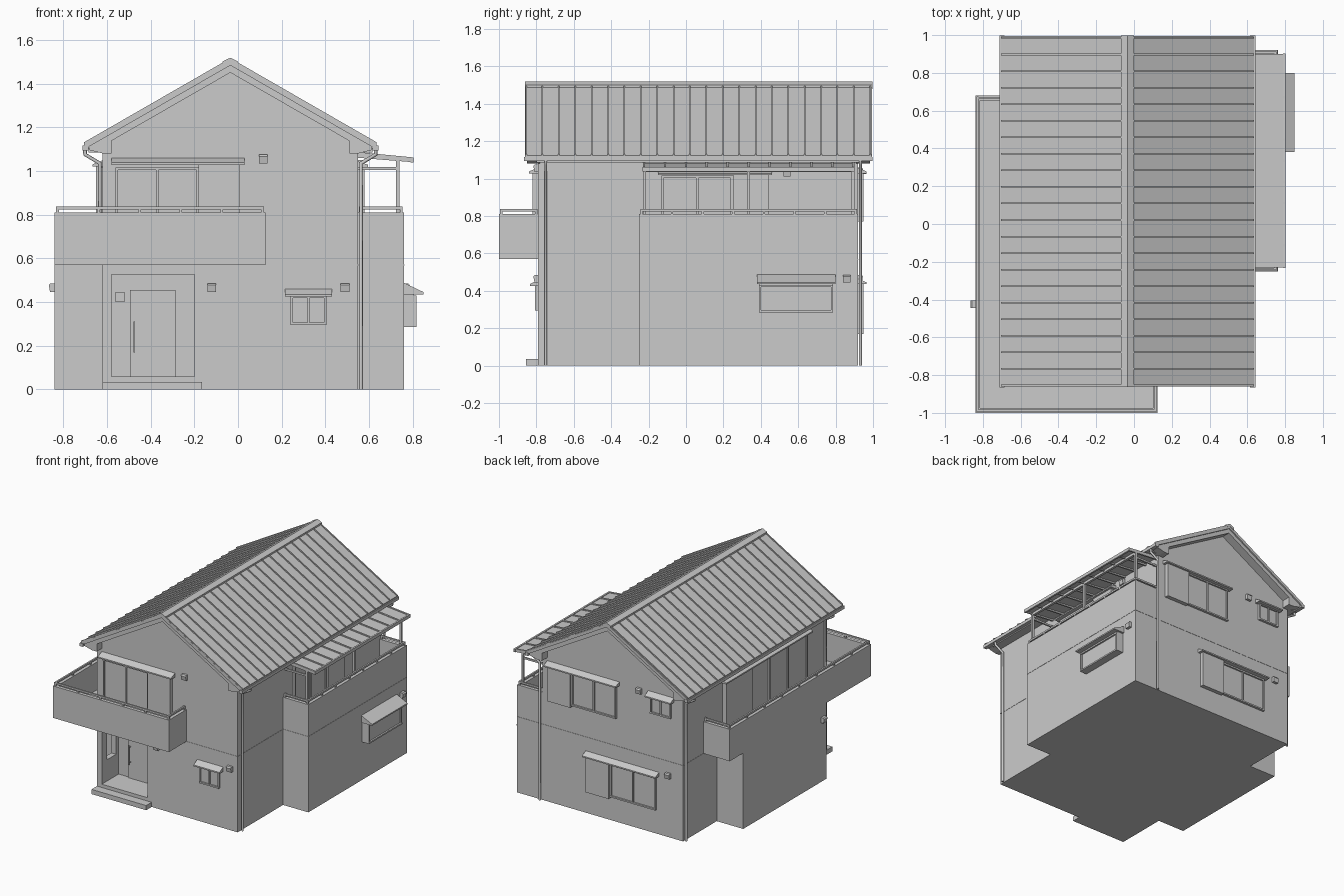
import bpy, bmesh
from mathutils import Vector

parts = {}

def prism(name, pts, axis, a, b):
    """Extrude a profile (x,z) along y, or (y,z) along x, into the named part."""
    bm = parts.setdefault(name, bmesh.new())
    mk = (lambda p, t: (p[0], t, p[1])) if axis == 'y' else (lambda p, t: (t, p[0], p[1]))
    lo = [bm.verts.new(mk(p, a)) for p in pts]
    hi = [bm.verts.new(mk(p, b)) for p in pts]
    bm.faces.new(lo)
    bm.faces.new(hi[::-1])
    n = len(pts)
    for i in range(n):
        j = (i + 1) % n
        bm.faces.new((lo[i], hi[i], hi[j], lo[j]))

def box(name, x0, x1, y0, y1, z0, z1):
    prism(name, [(x0, z0), (x1, z0), (x1, z1), (x0, z1)], 'y', y0, y1)

# wall sides: axis of the outward direction, wall plane, outward sign
SIDES = {'front': ('y', -0.79, -1), 'back': ('y', 0.92, 1), 'left': ('x', -0.62, -1),
         'right': ('x', 0.55, 1), 'ext': ('x', 0.76, 1), 'block': ('x', -0.84, -1)}

def wall(name, side, u0, u1, prof):
    """Profile of (outward distance, z) run along a wall from u0 to u1."""
    ax, p, s = SIDES[side]
    prism(name, [(p + s * d, z) for d, z in prof], 'x' if ax == 'y' else 'y', u0, u1)

def wbox(name, side, u0, u1, z0, z1, d0, d1):
    wall(name, side, u0, u1, [(d0, z0), (d1, z0), (d1, z1), (d0, z1)])

def window(name, side, u0, u1, z0, z1, panes=2, d=0.0):
    t = 0.011
    wbox(name, side, u0, u1, z0, z1, d - 0.005, d + 0.006)
    for a in (z0, z1 - t):
        wbox(name, side, u0, u1, a, a + t, d, d + 0.018)
    for i in range(panes + 1):
        u = u0 + (u1 - u0 - t) * i / panes
        wbox(name, side, u, u + t, z0 + t, z1 - t, d, d + 0.016)

def awning(name, side, u0, u1, z0, z1, depth):
    wall(name, side, u0, u1, [(-0.005, z0), (depth, z0), (depth, z0 + 0.01), (-0.005, z1)])

def vent(side, u, z):
    wall('wall_vents', side, u - 0.02, u + 0.02,
         [(-0.005, z - 0.02), (0.02, z - 0.02), (0.026, z + 0.012), (0.018, z + 0.02), (-0.005, z + 0.02)])

def rail(name, x0, x1, y0, y1, n):
    h = 0.006
    box(name, x0 - h, x1 + h, y0 - h, y1 + h, 0.824, 0.837)
    for i in range(n + 1):
        x, y = x0 + (x1 - x0) * i / n, y0 + (y1 - y0) * i / n
        box(name, x - h, x + h, y - h, y + h, 0.8, 0.825)

XR, SL = -0.035, 0.575          # ridge position and roof slope
def on_roof(x, top): return (x, top - SL * abs(x - XR))

# main body with gable
prism('main_body', [(-0.62, 0), (0.55, 0), on_roof(0.55, 1.475), (XR, 1.475), on_roof(-0.62, 1.475)], 'y', -0.79, 0.92)
# ground floor side blocks
box('right_extension', 0.53, 0.76, -0.25, 0.92, 0, 0.60)
box('left_block', -0.84, -0.60, -0.47, 0.52, 0, 0.58)
# storey line
box('storey_band', -0.622, 0.552, -0.792, 0.922, 0.566, 0.571)
box('storey_band', 0.50, 0.762, -0.252, 0.922, 0.566, 0.571)

# roof slab, ridge cap, standing seams, gable boxing, gutters
prism('roof', [(XR, 1.508), on_roof(0.635, 1.508), on_roof(0.635, 1.483), (XR, 1.483),
               on_roof(-0.705, 1.483), on_roof(-0.705, 1.508)], 'y', -0.86, 0.995)
prism('ridge_cap', [(XR, 1.518), on_roof(0, 1.521), on_roof(0, 1.5), (XR, 1.5), on_roof(-0.07, 1.5), on_roof(-0.07, 1.521)], 'y', -0.862, 0.997)
for i in range(22):
    y = -0.855 + i * 1.84 / 21
    for e in (0.635, -0.705):
        prism('roof_seams', [(XR, 1.505), (XR, 1.516), on_roof(e, 1.516), on_roof(e, 1.505)], 'y', y - 0.004, y + 0.004)
for y0, y1 in ((-0.85, -0.78), (0.91, 0.985)):
    for s in (1, -1):
        m = lambda d, z: (XR + s * d, z)
        prism('gable_boards', [m(0, 1.49), m(0.65, 1.116), m(0.645, 1.095), m(0.585, 1.08), m(0.545, 1.08), m(0.545, 1.137), m(0, 1.45)], 'y', y0, y1)
for s in (1, -1):
    a, b = sorted((XR + s * 0.575, XR + s * 0.65))
    box('eave_soffits', a, b, -0.8, 0.93, 1.085, 1.105)
    a, b = sorted((XR + s * 0.65, XR + s * 0.677))
    box('gutters', a, b, -0.865, 0.998, 1.093, 1.116)

# downspouts
def spout(xg, xw, y, zb):
    c = bpy.data.curves.new('downspout', 'CURVE')
    c.dimensions = '3D'
    c.bevel_depth, c.bevel_resolution, c.use_fill_caps = 0.009, 1, True
    pts = [(xg, 1.1), (xg, 1.075), (xw, 1.035), (xw, zb)]
    sp = c.splines.new('POLY')
    sp.points.add(len(pts) - 1)
    for q, (x, z) in zip(sp.points, pts):
        q.co = (x, y, z, 1)
    bpy.context.collection.objects.link(bpy.data.objects.new('downspout', c))
spout(0.63, 0.563, -0.75, 0)
spout(0.63, 0.565, 0.932, 0)
spout(-0.70, -0.633, -0.75, 0.58)
spout(-0.70, -0.633, 0.90, 0)

# wrap-around balcony on the front and left
B = 'left_balcony'
box(B, -0.838, 0.123, -0.998, -0.78, 0.57, 0.60)
box(B, -0.838, -0.61, -0.79, 0.678, 0.57, 0.60)
box(B, -0.84, 0.125, -1.0, -0.975, 0.57, 0.81)
box(B, -0.84, -0.815, -0.975, 0.68, 0.57, 0.81)
box(B, 0.10, 0.125, -0.975, -0.785, 0.57, 0.81)
box(B, -0.815, -0.61, 0.655, 0.68, 0.57, 0.81)
rail('left_balcony_rail', -0.826, 0.114, -0.988, -0.988, 5)
rail('left_balcony_rail', -0.828, -0.828, -0.988, 0.668, 8)
rail('left_balcony_rail', 0.112, 0.112, -0.988, -0.80, 1)
rail('left_balcony_rail', -0.828, -0.63, 0.667, 0.667, 1)

# right balcony parapet and rail
P = 'right_balcony_parapet'
box(P, 0.735, 0.76, -0.25, 0.92, 0.58, 0.81)
box(P, 0.54, 0.735, -0.25, -0.225, 0.58, 0.81)
box(P, 0.54, 0.735, 0.895, 0.92, 0.58, 0.81)
R = 'right_balcony_rail'
rail(R, 0.748, 0.748, -0.238, 0.908, 7)
for y in (-0.238, 0.908):
    rail(R, 0.56, 0.748, y, y, 1)

# lean-to canopy over the right balcony
prism('canopy_sheet', [(0.55, 1.072), (0.80, 1.048), (0.80, 1.056), (0.55, 1.08)], 'y', -0.23, 0.90)
for i in range(11):
    y = -0.23 + i * 1.118 / 10
    prism('canopy_ribs', [(0.55, 1.06), (0.80, 1.04), (0.80, 1.062), (0.55, 1.086)], 'y', y, y + 0.012)
box('canopy_beams', 0.79, 0.803, -0.232, 0.902, 1.038, 1.062)
box('canopy_beams', 0.722, 0.74, -0.23, 0.90, 1.035, 1.055)
for y in (-0.222, 0.335, 0.892):
    box('canopy_posts', 0.724, 0.74, y - 0.008, y + 0.008, 0.60, 1.05)
for y in (-0.222, 0.892):
    box('canopy_beams', 0.55, 0.73, y - 0.006, y + 0.006, 1.005, 1.018)

# windows, shutter boxes, awnings: front
window('front_balcony_window', 'front', -0.56, -0.18, 0.60, 1.015)
wbox('shutter_boxes', 'front', -0.18, 0.01, 0.60, 1.03, 0, 0.03)
awning('awnings', 'front', -0.58, 0.03, 1.028, 1.06, 0.05)
window('front_low_window', 'front', 0.24, 0.405, 0.295, 0.43)
awning('awnings', 'front', 0.215, 0.43, 0.425, 0.462, 0.045)
# back
window('back_upper_window', 'back', -0.07, 0.30, 0.78, 1.03)
wbox('shutter_boxes', 'back', 0.30, 0.49, 0.77, 1.03, 0, 0.03)
awning('awnings', 'back', -0.09, 0.51, 1.028, 1.06, 0.045)
window('back_small_window', 'back', -0.525, -0.355, 0.90, 1.03)
awning('awnings', 'back', -0.545, -0.33, 1.025, 1.06, 0.045)
window('back_lower_window', 'back', -0.40, -0.02, 0.18, 0.43, 2)
wbox('shutter_boxes', 'back', -0.02, 0.17, 0.17, 0.44, 0, 0.03)
awning('awnings', 'back', -0.42, 0.19, 0.435, 0.468, 0.045)
# left and right upper floor
window('left_balcony_window', 'left', -0.54, 0.14, 0.60, 1.015, 3)
wbox('shutter_boxes', 'left', 0.14, 0.45, 0.60, 1.02, 0, 0.03)
awning('awnings', 'left', -0.56, 0.47, 1.02, 1.05, 0.045)
window('right_balcony_window', 'right', -0.13, 0.25, 0.60, 1.015)
wbox('shutter_boxes', 'right', 0.25, 0.44, 0.60, 1.02, 0, 0.03)
awning('awnings', 'right', -0.15, 0.46, 1.018, 1.045, 0.045)
# boxed bay window
wbox('bay_window', 'ext', 0.39, 0.785, 0.285, 0.45, -0.01, 0.045)
window('bay_window', 'ext', 0.39, 0.785, 0.285, 0.43, 1, 0.04)
awning('awnings', 'ext', 0.38, 0.80, 0.435, 0.49, 0.09)
# vents
for v in (('front', 0.115, 1.055), ('front', -0.12, 0.465), ('front', 0.49, 0.465), ('back', -0.26, 1.04),
          ('back', -0.50, 0.465), ('ext', 0.86, 0.465), ('right', 0.54, 1.03), ('block', -0.425, 0.465)):
    vent(*v)

# entrance: recess cutters, step, door, nameplate
box('porch_cutter', -0.58, -0.20, -0.9, -0.59, 0.06, 0.525)
box('porch_side_cutter', -0.7, -0.5, -0.73, -0.62, 0.22, 0.45)
box('entrance_step', -0.62, -0.165, -0.855, -0.78, 0, 0.035)
box('front_door', -0.49, -0.29, -0.60, -0.58, 0.06, 0.45)
box('front_door', -0.495, -0.285, -0.598, -0.58, 0.06, 0.456)
box('door_handle', -0.479, -0.471, -0.622, -0.614, 0.17, 0.31)
for z in (0.18, 0.295):
    box('door_handle', -0.478, -0.472, -0.615, -0.595, z, z + 0.006)
box('porch_plate', -0.56, -0.52, -0.602, -0.585, 0.40, 0.445)

objs = {}
for name, bm in parts.items():
    bmesh.ops.recalc_face_normals(bm, faces=bm.faces)
    me = bpy.data.meshes.new(name)
    bm.to_mesh(me)
    bm.free()
    objs[name] = bpy.data.objects.new(name, me)
    bpy.context.collection.objects.link(objs[name])
for cut in ('porch_cutter', 'porch_side_cutter'):
    m = objs['main_body'].modifiers.new(cut, 'BOOLEAN')
    m.operation, m.solver, m.object = 'DIFFERENCE', 'EXACT', objs[cut]
    objs[cut].hide_render = True
    objs[cut].display_type = 'WIRE'
